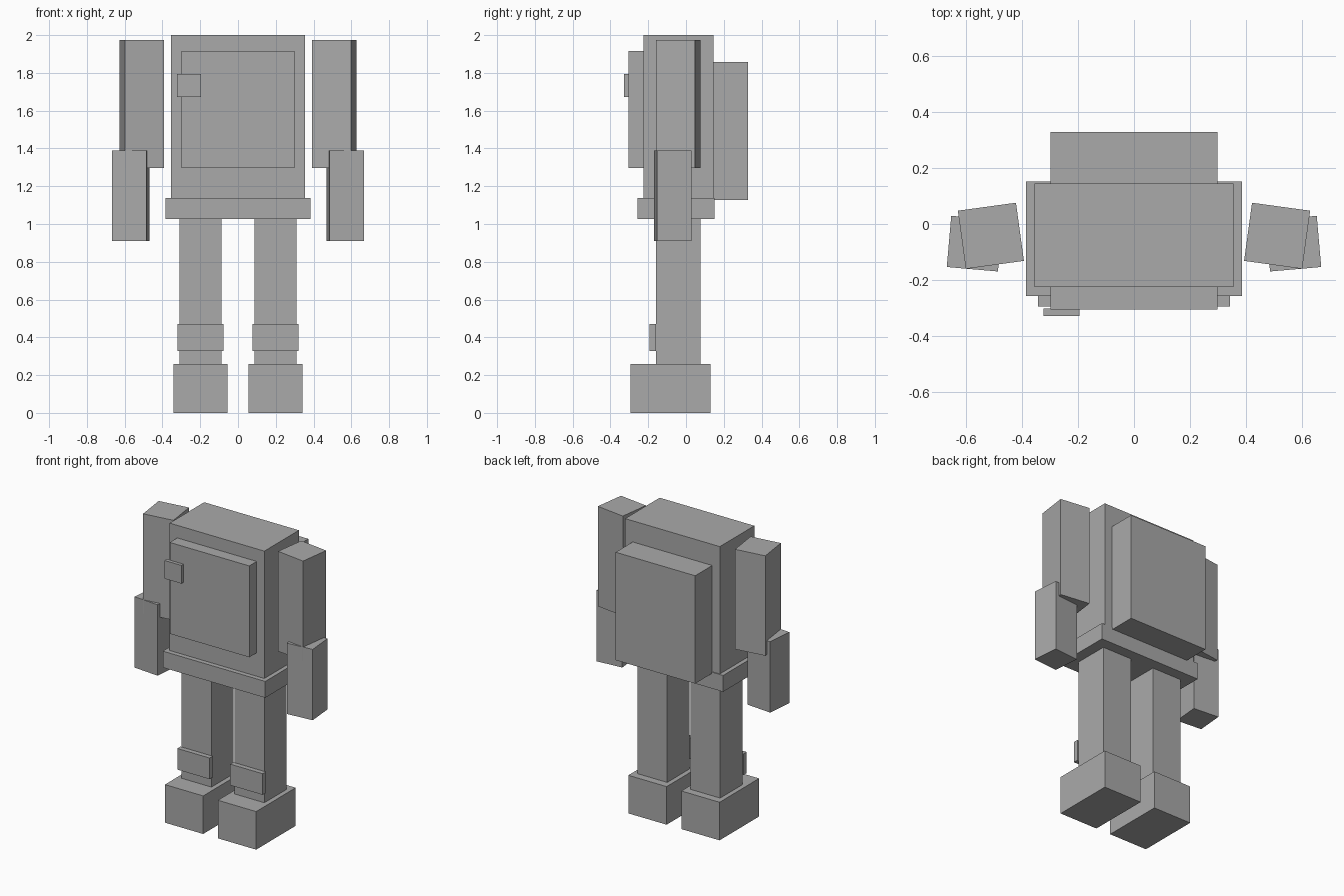
import bpy
import math

if "Cube" in bpy.data.objects:
    bpy.data.objects.remove(bpy.data.objects["Cube"])

grey = bpy.data.materials.new("plain grey")
grey.diffuse_color = (0.4, 0.4, 0.4, 1.0)
grey.use_nodes = True
grey.node_tree.nodes["Principled BSDF"].inputs["Base Color"].default_value = grey.diffuse_color


def box(name, x, y, z, turn=0.0):
    """Box from (min, max) ranges, turned in degrees about its own upright axis."""
    centre = [(a + b) / 2 for a, b in (x, y, z)]
    bpy.ops.mesh.primitive_cube_add(size=1, location=centre)
    ob = bpy.context.object
    ob.name = name
    ob.scale = [b - a for a, b in (x, y, z)]
    ob.rotation_euler.z = math.radians(turn)
    ob.data.materials.append(grey)
    return ob


def pair(name, x, y, z, turn=0.0):
    """Matching boxes on the right (+x) and left (-x)."""
    box(name + "_right", x, y, z, turn)
    box(name + "_left", (-x[1], -x[0]), y, z, -turn)


def around(centre, size):
    return (centre - size / 2, centre + size / 2)


# Body
box("torso", (-0.355, 0.355), (-0.225, 0.145), (1.13, 2.0))
box("belt", (-0.384, 0.384), (-0.257, 0.151), (1.026, 1.137))
box("chest_plate", (-0.298, 0.298), (-0.305, -0.22), (1.296, 1.915))
box("chest_badge", (-0.322, -0.195), (-0.3275, -0.302), (1.672, 1.795))
box("backpack", (-0.298, 0.298), (0.14, 0.3275), (1.126, 1.857))

# Legs
pair("leg", (0.087, 0.31), (-0.16, 0.077), (0.25, 1.03))
pair("knee_pad", (0.077, 0.32), (-0.193, -0.16), (0.327, 0.47))
pair("boot", (0.055, 0.342), (-0.294, 0.129), (0.0, 0.258))

# Arms, with upper and lower parts turned opposite ways
pair("upper_arm", around(0.51, 0.209), around(-0.042, 0.209), (1.296, 1.973), -7.8)
pair("forearm", around(0.568, 0.183), around(-0.07, 0.183), (0.91, 1.39), 5)
